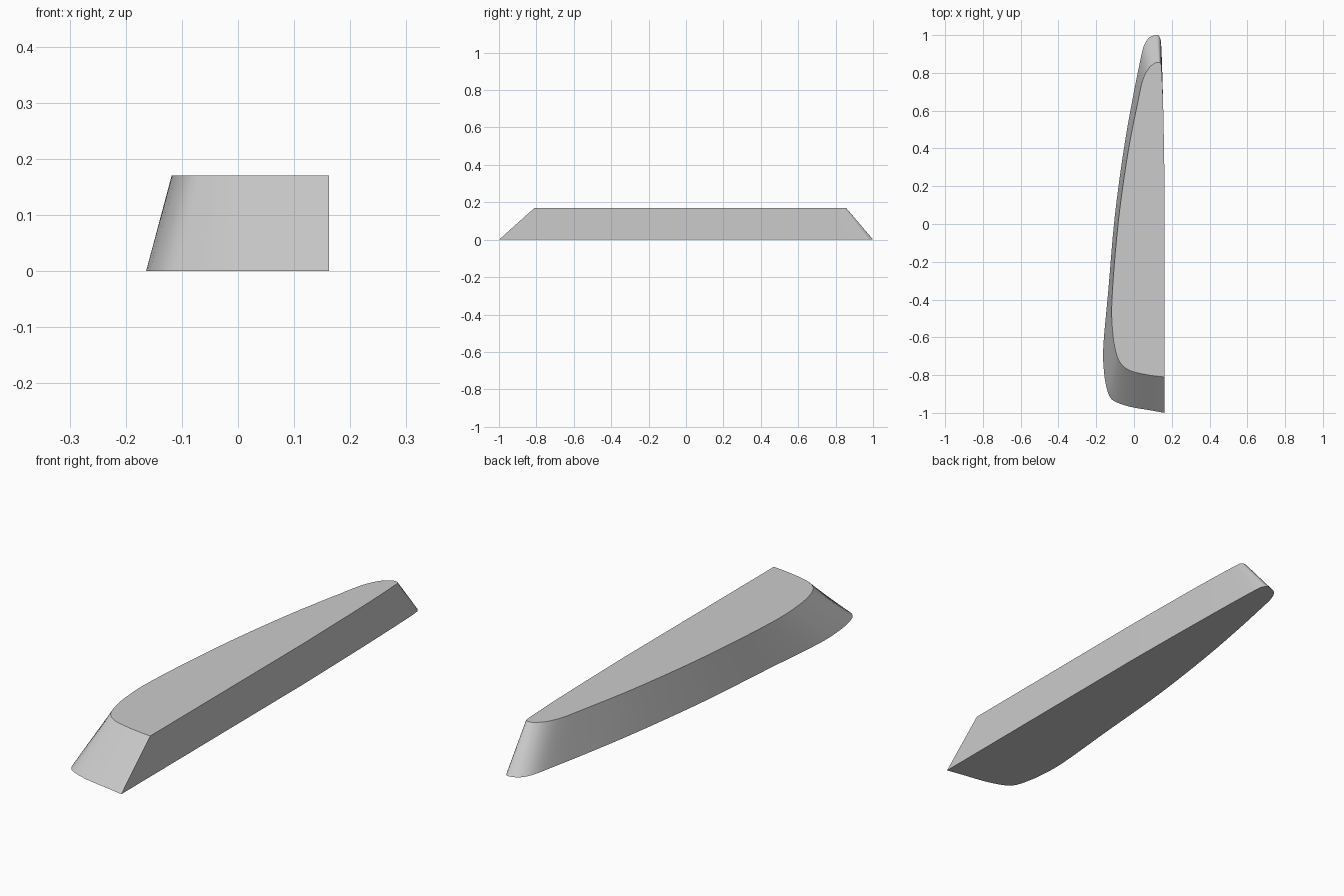
import bpy
import bmesh
from mathutils import Vector

cube = bpy.data.objects.get("Cube")
if cube:
    bpy.data.objects.remove(cube, do_unlink=True)

HEIGHT = 0.17
STEPS = 4

# Matching points on the base and top rims: base x, base y, top x, top y
RIMS = [
    (.162, -1, .162, -.81),
    (.08, -.985, .08, -.8),
    (-.01, -.97, -.01, -.78),
    (-.085, -.947, -.06, -.75),
    (-.125, -.92, -.085, -.71),
    (-.147, -.86, -.102, -.65),
    (-.16, -.77, -.113, -.57),
    (-.162, -.64, -.118, -.44),
    (-.135, -.34, -.103, -.2),
    (-.103, .03, -.075, .08),
    (-.055, .39, -.03, .39),
    (-.008, .66, .02, .645),
    (.03, .85, .045, .757),
    (.05, .937, .075, .82),
    (.077, .984, .108, .85),
    (.115, 1, .128, .856),
    (.135, .99, .14, .85),
    (.145, .93, .146, .82),
    (.155, .6, .155, .6),
    (.162, .2, .162, .2),
]


def smooth_path(points, steps):
    """Open Catmull-Rom path through the points."""
    padded = [points[0]] + points + [points[-1]]
    path = []
    for a, b, c, d in zip(padded, padded[1:], padded[2:], padded[3:]):
        for i in range(steps):
            t = i / steps
            path.append(b + (c - a) * t / 2
                        + (a - b * 2.5 + c * 2 - d / 2) * t * t
                        + (b * 3 - a - c * 3 + d) * t ** 3 / 2)
    return path + [points[-1]]


def make_material(name, color):
    mat = bpy.data.materials.new(name)
    mat.use_nodes = True
    mat.diffuse_color = color
    mat.node_tree.nodes["Principled BSDF"].inputs["Base Color"].default_value = color
    return mat


# Tapered body: two rims, sloping wall and flat caps
base = smooth_path([Vector((r[0], r[1], 0)) for r in RIMS], STEPS)
top = smooth_path([Vector((r[2], r[3], HEIGHT)) for r in RIMS], STEPS)
bm = bmesh.new()
low = [bm.verts.new(p) for p in base]
high = [bm.verts.new(p) for p in top]
count = len(low)
for i in range(count):
    j = (i + 1) % count
    bm.faces.new((low[i], low[j], high[j], high[i]))
bm.faces.new(low)
bm.faces.new(high)
bmesh.ops.recalc_face_normals(bm, faces=bm.faces)

mesh = bpy.data.meshes.new("tapered_body")
bm.to_mesh(mesh)
bm.free()
mesh.materials.append(make_material("light_grey", (.6, .6, .6, 1)))
body = bpy.data.objects.new("tapered_body", mesh)
bpy.context.collection.objects.link(body)

# Smooth wall with crisp rims and corners
bpy.context.view_layer.objects.active = body
body.select_set(True)
bpy.ops.object.shade_smooth_by_angle(angle=.5)
